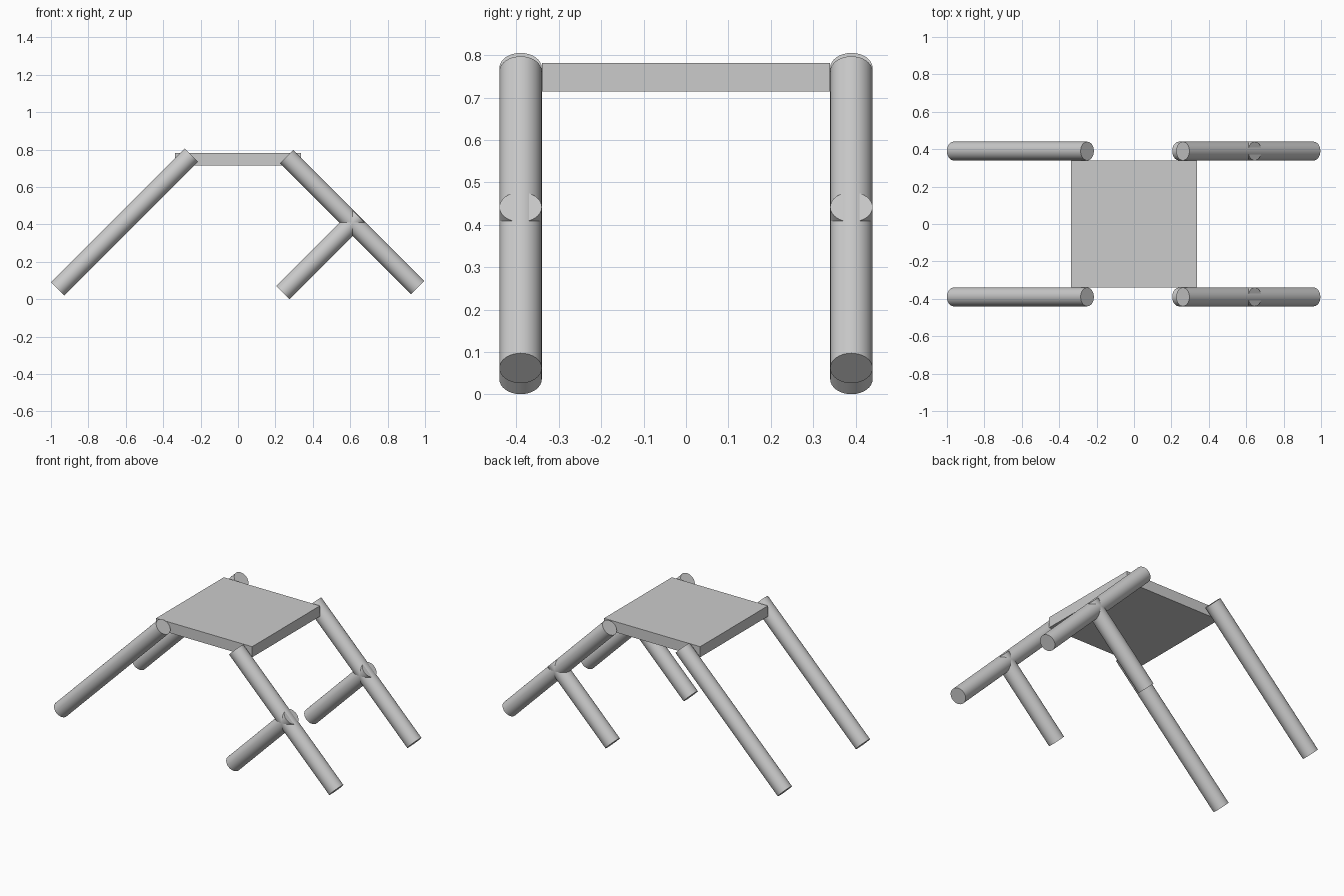
import bpy
from mathutils import Vector

if "Cube" in bpy.data.objects:
    bpy.data.objects.remove(bpy.data.objects["Cube"])

R = 0.05        # pole radius
SIDE_Y = 0.39   # distance of the poles from the centre line


def pole(name, bottom, top, y):
    """Round pole between two (x, z) axis points at depth y."""
    a, b = Vector((bottom[0], y, bottom[1])), Vector((top[0], y, top[1]))
    bpy.ops.mesh.primitive_cylinder_add(
        vertices=32, radius=R, depth=(b - a).length, location=(a + b) / 2,
        rotation=(b - a).to_track_quat('Z', 'Y').to_euler())
    ob = bpy.context.object
    ob.name = name
    bpy.ops.object.shade_smooth_by_angle()


# Flat square seat
bpy.ops.mesh.primitive_cube_add(size=1, location=(0, 0, 0.748))
seat = bpy.context.object
seat.name = "seat"
seat.scale = (0.673, 0.678, 0.067)
bpy.ops.object.transform_apply(location=False, rotation=False, scale=True)

# Sloping legs and short braces on both sides
for side, y in (("front", -SIDE_Y), ("back", SIDE_Y)):
    pole(f"{side}_left_leg", (-0.965, 0.055), (-0.25, 0.77), y)
    pole(f"{side}_right_leg", (0.961, 0.062), (0.261, 0.762), y)
    pole(f"{side}_brace", (0.24, 0.036), (0.646, 0.442), y)
